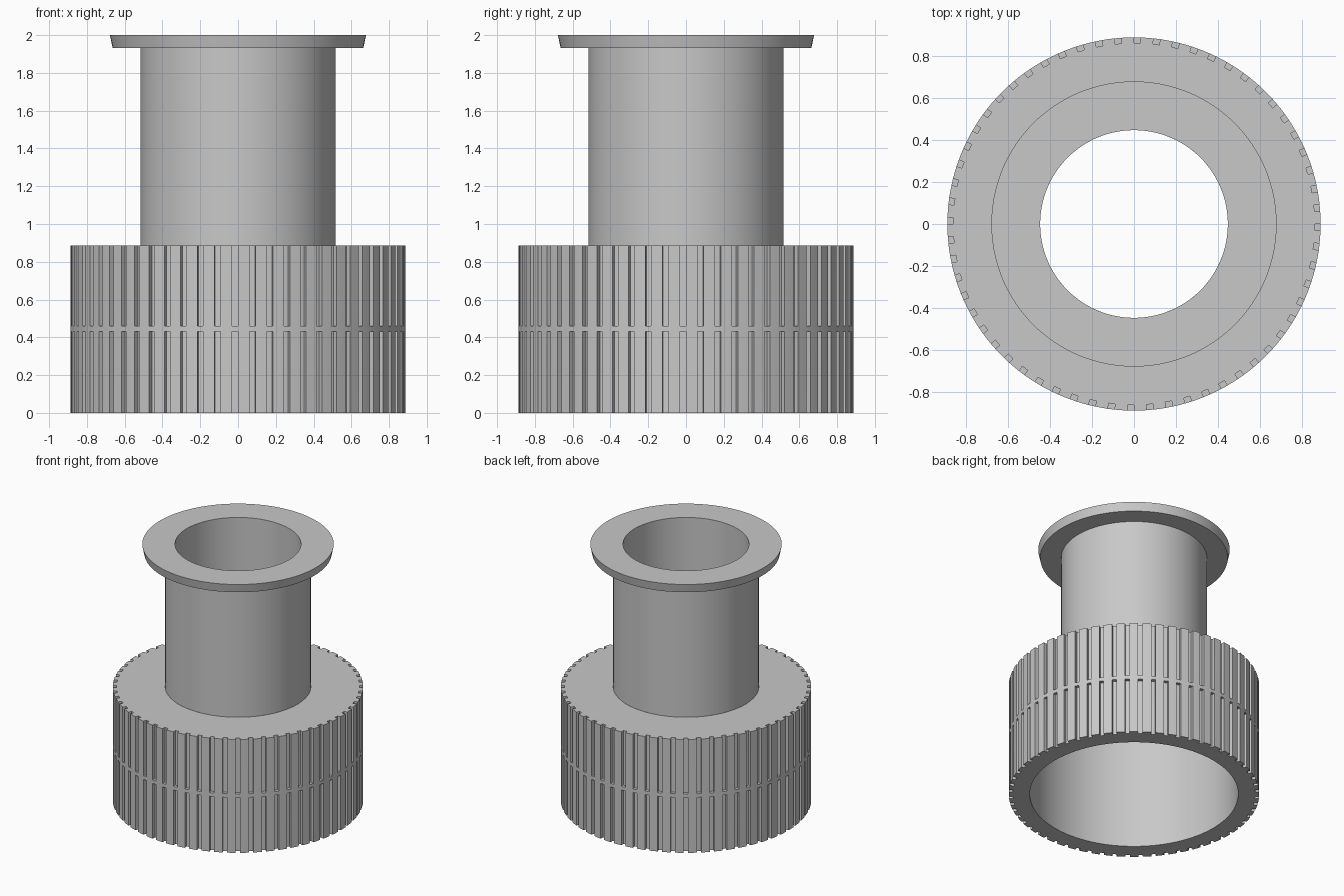
import bpy, bmesh
from math import cos, sin, pi, radians

cube = bpy.data.objects.get("Cube")
if cube:
    bpy.data.objects.remove(cube)

grey = bpy.data.materials.new("plain grey")
grey.use_nodes = True
COLOUR = (0.58, 0.58, 0.58, 1)
grey.diffuse_color = COLOUR
grey.node_tree.nodes["Principled BSDF"].inputs["Base Color"].default_value = COLOUR

RIBS = 60
GROOVE_DEPTH = 0.027
GROOVE_ANGLE = 0.036
OUTER, BORE, PIPE, HOLE = 0.887, 0.738, 0.516, 0.446
TOP, CEILING = 0.887, 0.86


def revolve(name, profile, columns):
    """Spin (radius, height, grooved) points round z; columns are (angle, inset)."""
    bm = bmesh.new()
    rows = []
    for radius, z, grooved in profile:
        row = []
        for angle, inset in columns:
            r = radius - inset * grooved
            row.append(bm.verts.new((r * cos(angle), r * sin(angle), z)))
        rows.append(row)
    for low, high in zip(rows, rows[1:]):
        for i in range(len(columns)):
            j = (i + 1) % len(columns)
            bm.faces.new((low[i], low[j], high[j], high[i]))
    bmesh.ops.remove_doubles(bm, verts=bm.verts, dist=1e-5)
    mesh = bpy.data.meshes.new(name)
    bm.to_mesh(mesh)
    bm.free()
    mesh.materials.append(grey)
    obj = bpy.data.objects.new(name, mesh)
    bpy.context.collection.objects.link(obj)
    bpy.ops.object.select_all(action="DESELECT")
    obj.select_set(True)
    bpy.context.view_layer.objects.active = obj
    bpy.ops.object.shade_smooth_by_angle(angle=radians(30))
    return obj


# Angular layout of the grip: one square groove, then one rib, repeated
step = 2 * pi / RIBS
grip_columns = []
for k in range(RIBS):
    end = k * step
    start = end - GROOVE_ANGLE
    grip_columns += [(start, 0), (start, GROOVE_DEPTH), (end, GROOVE_DEPTH), (end, 0),
                     (end + (step - GROOVE_ANGLE) / 2, 0)]

# Hollow collar with grooves interrupted by a flush middle band
revolve("ribbed_collar", [
    (HOLE, CEILING, 0), (BORE, CEILING, 0), (BORE, 0, 0),
    (OUTER, 0, 1), (OUTER, 0.432, 1), (OUTER, 0.432, 0),
    (OUTER, 0.46, 0), (OUTER, 0.46, 1), (OUTER, TOP, 1),
    (PIPE, TOP, 0)], grip_columns)

# Pipe with a slightly flared flange at the top
SEGMENTS = 128
round_columns = [(2 * pi * i / SEGMENTS, 0) for i in range(SEGMENTS)]
revolve("flanged_pipe", [
    (PIPE, TOP, 0), (PIPE, 1.933, 0), (0.664, 1.933, 0),
    (0.678, 2, 0), (HOLE, 2, 0), (HOLE, CEILING, 0)], round_columns)
